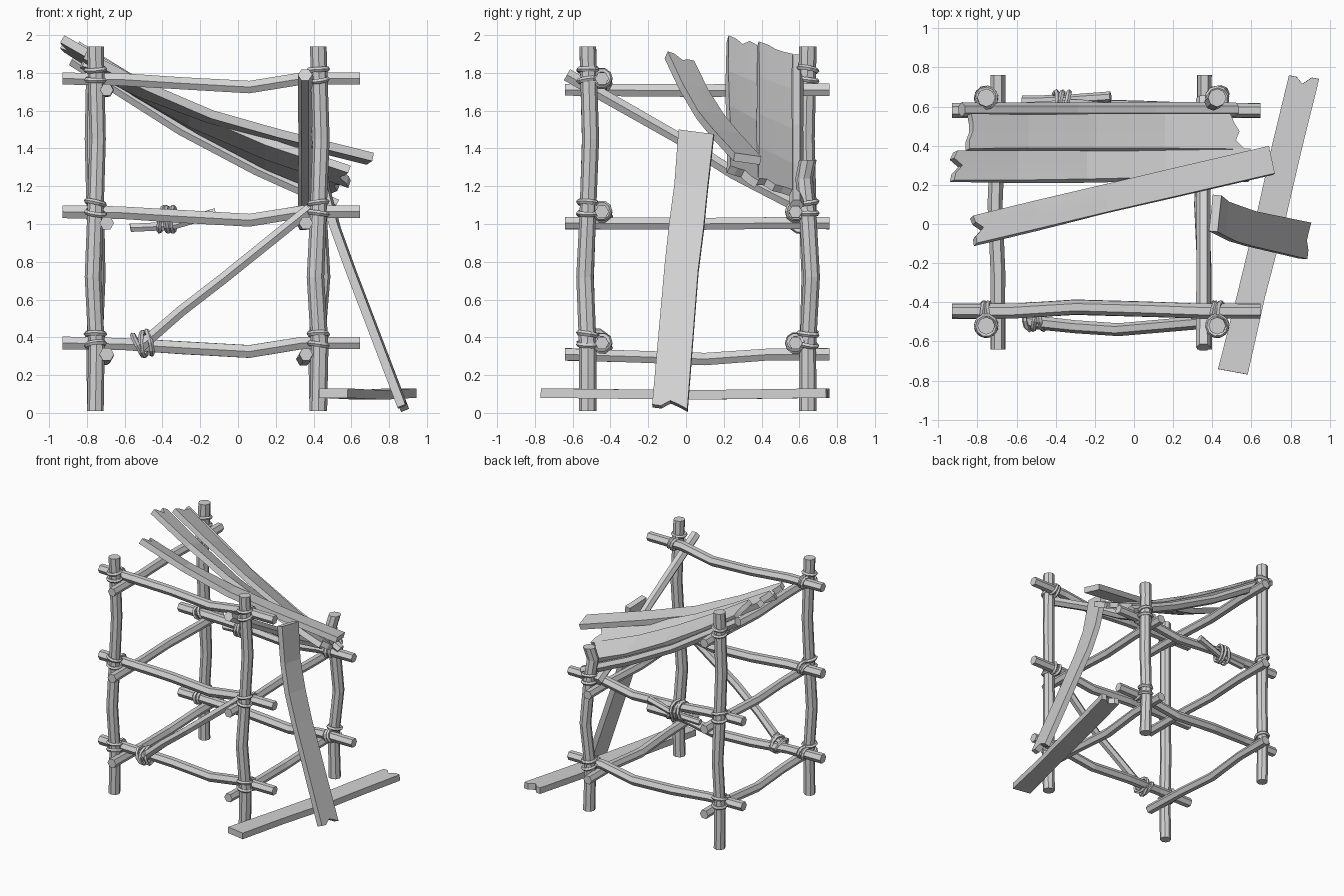
import bpy, bmesh, random
from mathutils import Vector, Matrix

random.seed(4)
if "Cube" in bpy.data.objects:
    bpy.data.objects.remove(bpy.data.objects["Cube"])

wood = bpy.data.materials.new("weathered_grey_wood")
wood.use_nodes = True
GREY = (0.65, 0.65, 0.65, 1)
wood.diffuse_color = GREY
wood.node_tree.nodes["Principled BSDF"].inputs["Base Color"].default_value = GREY


def finish(bm, name):
    bmesh.ops.recalc_face_normals(bm, faces=bm.faces)
    mesh = bpy.data.meshes.new(name)
    bm.to_mesh(mesh)
    bm.free()
    mesh.materials.append(wood)
    obj = bpy.data.objects.new(name, mesh)
    bpy.context.collection.objects.link(obj)
    return obj


def skin(bm, rings, caps=True):
    """Join equal loops of vertices into a tube."""
    n = len(rings[0])
    for a, b in zip(rings, rings[1:]):
        for i in range(n):
            j = (i + 1) % n
            bm.faces.new((a[i], a[j], b[j], b[i]))
    if caps:
        bm.faces.new(rings[0])
        bm.faces.new(rings[-1])


def pole(name, path, radius, sides=6):
    """Straight-sided log that follows a kinked path."""
    pts = [Vector(p) for p in path]
    turn = (pts[-1] - pts[0]).normalized().to_track_quat('Z', 'Y').to_matrix()
    bm = bmesh.new()
    rings = []
    for p in pts:
        r = radius * random.uniform(0.95, 1.05)
        spin = [Matrix.Rotation(6.28319 * i / sides, 3, 'Z') for i in range(sides)]
        rings.append([bm.verts.new(p + turn @ (s @ Vector((r, 0, 0)))) for s in spin])
    skin(bm, rings)
    return finish(bm, name)


def plank(name, path, across, thick, jag_start, jag_end):
    """Board with splintered ends; across is the half-width vector at each point."""
    pts = [Vector(p) for p in path]
    cols = len(jag_start)
    bm = bmesh.new()
    rings = []
    last = len(pts) - 1
    for k, p in enumerate(pts):
        w = Vector(across[min(k, len(across) - 1)])
        t = (pts[min(k + 1, last)] - pts[max(k - 1, 0)]).normalized()
        up = t.cross(w).normalized() * thick / 2
        top, bottom = [], []
        for c in range(cols):
            s = -1 + 2 * c / (cols - 1)
            if 0 < k < last and c in (0, cols - 1):
                s *= random.uniform(0.9, 1.04)
            cut = jag_start[c] if k == 0 else -jag_end[c] if k == last else 0
            q = p + w * s + t * cut
            top.append(bm.verts.new(q + up))
            bottom.append(bm.verts.new(q - up))
        rings.append(top + bottom[::-1])
    skin(bm, rings, caps=False)
    # end faces, one quad per column so that notches stay clean
    for ring in (rings[0], rings[-1]):
        for c in range(cols - 1):
            bm.faces.new((ring[c], ring[c + 1], ring[-2 - c], ring[-1 - c]))
    return finish(bm, name)


def lashing(name, centre, axis, radius, turns=2, cord=0.014, gap=0.03):
    """Rope turns, each slightly tilted, wrapped round an axis."""
    bm = bmesh.new()
    axis = Vector(axis).normalized()
    for n in range(turns):
        tilt = Vector([random.uniform(-0.2, 0.2) for _ in range(3)])
        turn = (axis + tilt).to_track_quat('Z', 'Y').to_matrix()
        mid = Vector(centre) + axis * gap * (n - (turns - 1) / 2)
        loops = []
        for i in range(10):
            spin = Matrix.Rotation(6.28319 * i / 10, 3, 'Z')
            loop = []
            for j in range(5):
                o = Matrix.Rotation(6.28319 * j / 5, 3, 'Y') @ Vector((cord, 0, 0))
                loop.append(bm.verts.new(mid + turn @ (spin @ (o + Vector((radius, 0, 0))))))
            loops.append(loop)
        skin(bm, loops + loops[:1], caps=False)
    return finish(bm, name)


LEFT, RIGHT, FRONT, BACK = -0.755, 0.425, -0.52, 0.645
LEVELS = {"low": 0.37, "middle": 1.065, "top": 1.77}

# Upright posts, the back one on the +x side snapped short
for name, x, y, h, bend in (("front_post_a", LEFT, FRONT, 1.94, 0.012),
                            ("front_post_b", RIGHT, FRONT, 1.94, 0.015),
                            ("back_post_a", LEFT, BACK, 1.94, -0.01),
                            ("back_post_b", RIGHT, BACK, 1.34, -0.02)):
    pole(name, [(x, y, 0.01), (x + bend / 2, y, 0.35), (x - bend, y - bend, 0.72),
                (x, y, 1.05), (x + bend, y + bend, min(1.45, h - 0.1)), (x, y, h)], 0.045, 8)

# Sagging cross beams, front and back
for level, z in LEVELS.items():
    for side, y in (("front", -0.445), ("back", 0.58)):
        if (level, side) == ("top", "back"):
            continue
        pole(f"{side}_{level}_beam",
             [(-0.93, y, z), (-0.62, y, z - 0.005), (-0.3, y + 0.02, z - 0.025),
              (0.06, y + 0.01, z - 0.045), (0.34, y, z), (0.645, y, z)], 0.038)

# Side beams running front to back
for level, z in LEVELS.items():
    for side, x in (("left", -0.695), ("right", 0.36)):
        if (level, side) == ("top", "right"):
            continue
        sag = 0.025 if level == "low" else 0.004
        zz = z - 0.06
        pole(f"{side}_{level}_side_beam",
             [(x, -0.64, zz), (x, -0.25, zz - sag / 2), (x - 0.015, 0.1, zz - sag),
              (x, 0.45, zz), (x, 0.76, zz)], 0.037)

# Collapsed roof beams
pole("fallen_side_beam", [(0.355, -0.63, 1.79), (0.355, -0.05, 1.46),
                          (0.355, 0.25, 1.27), (0.355, 0.64, 1.07)], 0.037)
pole("fallen_back_beam", [(-0.88, 0.585, 1.87), (-0.3, 0.585, 1.5),
                          (0.1, 0.585, 1.29), (0.52, 0.585, 1.1)], 0.036)

# Diagonal brace on the front and splint on the back beam
pole("front_brace", [(-0.53, -0.5, 0.34), (-0.3, -0.525, 0.54),
                     (-0.08, -0.54, 0.71), (0.38, -0.5, 1.08)], 0.034)
lashing("brace_lashing", (-0.5, -0.475, 0.365), (1, 0, 0.25), 0.065, 3)
pole("back_splint", [(-0.57, 0.63, 0.98), (-0.35, 0.635, 0.99), (-0.12, 0.65, 1.06)], 0.026)
lashing("splint_lashing", (-0.375, 0.61, 1.025), (1, 0, 0), 0.066, 3)

# Rope lashings at every joint
for level, z in LEVELS.items():
    for px in (LEFT, RIGHT):
        for py, by in ((FRONT, -0.445), (BACK, 0.58)):
            if level == "top" and px == RIGHT and py == BACK:
                continue
            lashing(f"{level}_post_lashing", (px, py, z + 0.02), (0, 0, 1), 0.049, 2, gap=0.055)
            lashing(f"{level}_beam_lashing", (px, by, z), (1, 0, 0.25), 0.042, 2)

# Fallen roof boards
plank("roof_board_back",
      [(-0.85, 0.47, 1.92), (-0.55, 0.47, 1.73), (-0.2, 0.465, 1.53), (0.15, 0.465, 1.35), (0.56, 0.465, 1.18)],
      [(0, 0.09, -0.03), (0, 0.09, -0.035), (0, 0.09, -0.04), (0, 0.09, -0.045)], 0.04,
      [0, 0, 0.02, 0.02, 0.01], [0, 0.05, 0.03, 0.06, 0.08])
plank("roof_board_middle",
      [(-0.93, 0.295, 1.96), (-0.6, 0.295, 1.76), (-0.25, 0.295, 1.57), (0.15, 0.3, 1.4), (0.59, 0.3, 1.25)],
      [(0, 0.075, -0.02), (0, 0.075, -0.03), (0, 0.075, -0.04)], 0.045,
      [0, 0.01, 0.05, 0, 0.02], [0, 0.02, 0.05, 0.01, 0])
plank("roof_board_front",
      [(-0.82, -0.035, 1.87), (-0.5, 0.04, 1.71), (-0.15, 0.125, 1.57), (0.2, 0.21, 1.47), (0.7, 0.325, 1.345)],
      [(-0.01, 0.07, -0.025), (-0.015, 0.07, -0.02), (-0.015, 0.07, -0.01)], 0.045,
      [0, 0, 0.05, 0.01, 0], [0, 0, 0, 0, 0])

# Board leaning on the frame and board lying beside it
plank("leaning_board",
      [(0.415, 0.055, 1.485), (0.455, 0.03, 1.2), (0.515, 0.005, 0.98), (0.595, -0.02, 0.76), (0.875, -0.085, 0.025)],
      [(0.01, 0.093, -0.012)], 0.045,
      [0, 0, 0, 0, 0], [0, 0, 0.035, 0.02, 0])
plank("ground_board",
      [(0.505, -0.755, 0.105), (0.6, -0.36, 0.1), (0.7, 0.05, 0.095), (0.78, 0.4, 0.1), (0.87, 0.755, 0.105)],
      [(-0.076, 0.014, 0)], 0.05,
      [0, 0, 0, 0, 0], [0, 0, 0.04, 0.01, 0.01])
